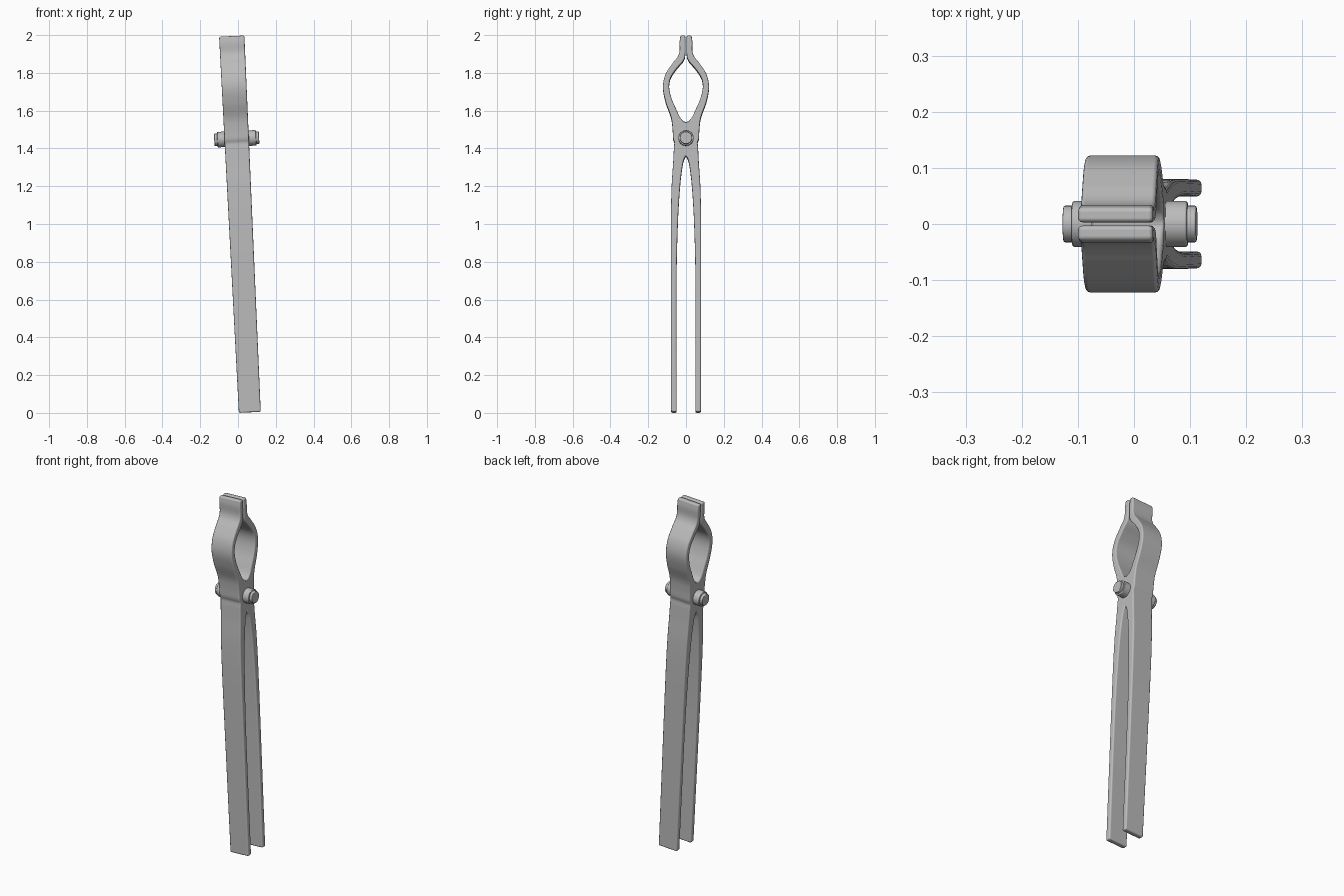
import bpy, bmesh
from mathutils import Matrix, Vector

cube = bpy.data.objects.get("Cube")
if cube:
    bpy.data.objects.remove(cube, do_unlink=True)

steel = bpy.data.materials.new("grey_steel")
steel.use_nodes = True
GREY = (0.5, 0.5, 0.5, 1)
steel.diffuse_color = GREY
steel.node_tree.nodes["Principled BSDF"].inputs["Base Color"].default_value = GREY

# The whole tool leans a little sideways
LEAN = Matrix.Translation((0.0625, 0, 0.003)) @ Matrix.Rotation(-0.048, 4, 'Y')

# Outlines of one half as (height, distance from the middle)
OUTER = [(0, .079), (.5, .08), (1, .08), (1.2, .076), (1.32, .068), (1.4, .064),
         (1.43, .062), (1.445, .068), (1.5, .071), (1.56, .079), (1.64, .107),
         (1.72, .122), (1.79, .108), (1.85, .069), (1.88, .045), (1.91, .034),
         (1.96, .034), (1.994, .029)]
INNER = [(0, .049), (.7, .05), (1, .043), (1.2, .031), (1.3, .019), (1.34, .010),
         (1.36, 0), (1.4, 0), (1.5, 0), (1.535, 0), (1.54, .014), (1.56, .031),
         (1.6, .05), (1.66, .076), (1.72, .089), (1.77, .081), (1.82, .048),
         (1.86, .014), (1.89, .004), (1.994, .003)]


def curve_at(points, z):
    """Smooth curve through the outline points."""
    n = len(points)
    i = max(k for k in range(n - 1) if points[k][0] <= z + 1e-6)

    def slope(k):
        a, b = points[max(k - 1, 0)], points[min(k + 1, n - 1)]
        return (b[1] - a[1]) / (b[0] - a[0])

    (z0, y0), (z1, y1) = points[i], points[i + 1]
    h = z1 - z0
    t = (z - z0) / h
    s = 1 - t
    return (y0 * s * s * (1 + 2 * t) + y1 * t * t * (3 - 2 * t)
            + h * slope(i) * t * s * s - h * slope(i + 1) * t * t * s)


def finish(obj, width, segments):
    bev = obj.modifiers.new("rounded_edges", 'BEVEL')
    bev.width = width
    bev.segments = segments
    bev.use_clamp_overlap = False
    bev.harden_normals = True
    obj.data.materials.append(steel)
    obj.matrix_world = LEAN
    return bev


def add_object(name, bm):
    for f in bm.faces:
        f.smooth = True
    bmesh.ops.recalc_face_normals(bm, faces=bm.faces[:])
    mesh = bpy.data.meshes.new(name)
    bm.to_mesh(mesh)
    bm.free()
    obj = bpy.data.objects.new(name, mesh)
    bpy.context.collection.objects.link(obj)
    return obj


# Jaws, joint and handles: one half, mirrored
marks = sorted({p[0] for p in OUTER + INNER})
heights = []
for a, b in zip(marks, marks[1:]):
    steps = 2 if b - a < 0.03 else 4
    heights += [a + (b - a) * k / steps for k in range(steps)]
heights.append(marks[-1])

bm = bmesh.new()
weight = bm.edges.layers.float.new("bevel_weight_edge")
rows = []
for z in heights:
    w = 0.058 + 0.0045 * z
    outer = curve_at(OUTER, z)
    inner = curve_at(INNER, z)
    if inner < 0.0015:
        inner = 0
    rows.append([bm.verts.new(c) for c in
                 ((-w, inner, z), (w, inner, z), (w, outer, z), (-w, outer, z))])
for low, high in zip(rows, rows[1:]):
    for k in range(4):
        j = (k + 1) % 4
        if k == 0 and low[0].co.y == 0 and high[0].co.y == 0:
            continue
        bm.faces.new((low[k], low[j], high[j], high[k]))
    for k in range(4):
        edge = bm.edges.get((low[k], high[k]))
        if len(edge.link_faces) == 2:
            edge[weight] = 1
for end in (rows[0], rows[-1]):
    cap = bm.faces.new(end)
    for edge in cap.edges:
        edge[weight] = 1
tongs = add_object("tongs_body", bm)
mirror = tongs.modifiers.new("other_half", 'MIRROR')
mirror.use_axis = (False, True, False)
mirror.merge_threshold = 0.0005
finish(tongs, 0.008, 3).limit_method = 'WEIGHT'


# Pivot pin with a stepped head on each side
def pin(name, radius, length):
    bm = bmesh.new()
    place = Matrix.Translation((0, 0, 1.45)) @ Matrix.Rotation(1.5708, 4, 'Y')
    bmesh.ops.create_cone(bm, cap_ends=True, segments=24, radius1=radius,
                          radius2=radius, depth=length, matrix=place)
    bev = finish(add_object(name, bm), 0.004, 2)
    bev.limit_method = 'ANGLE'
    bev.angle_limit = 0.8


pin("pivot_collar", 0.041, 0.206)
pin("pivot_pin", 0.033, 0.238)
